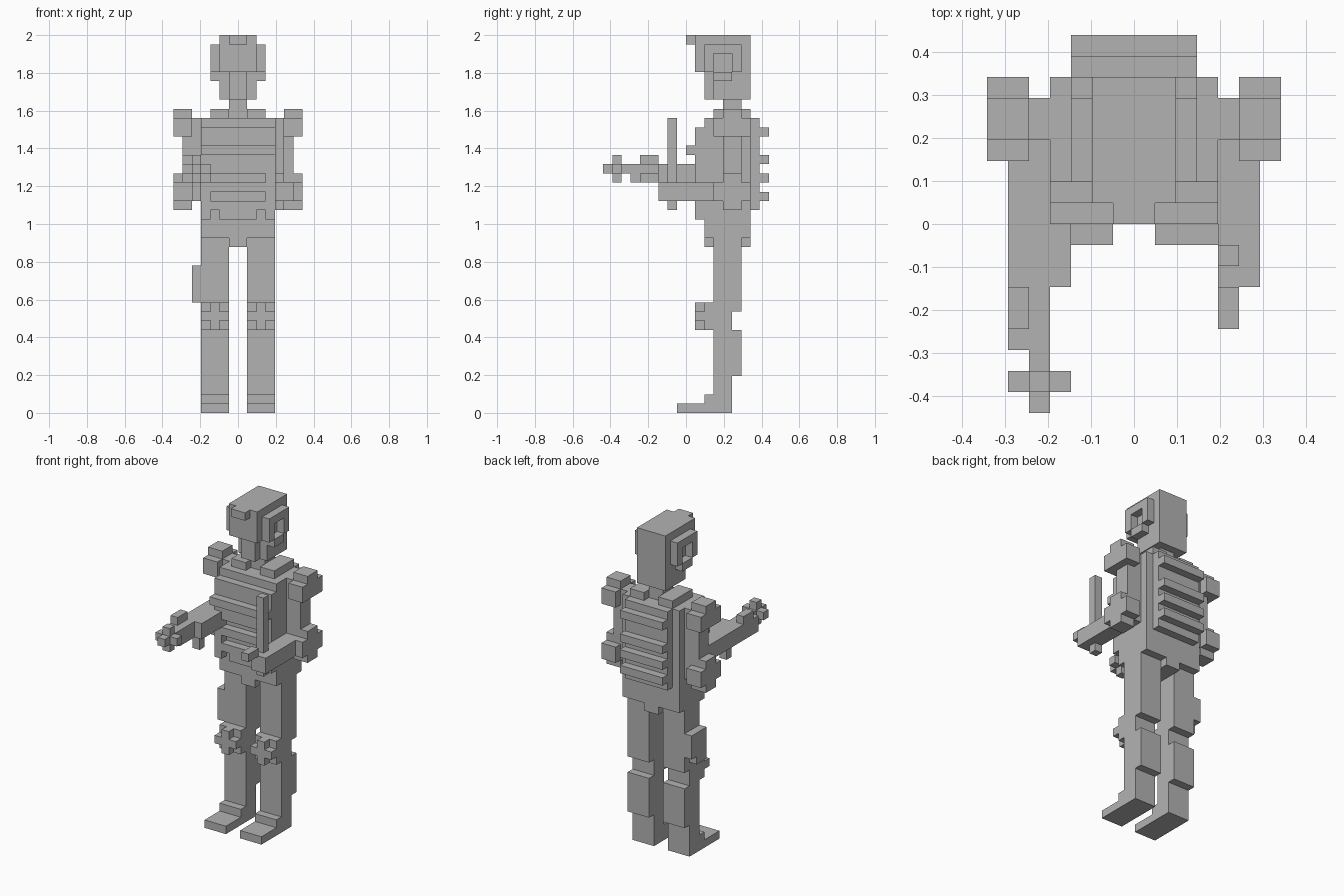
import bpy
import bmesh
from mathutils import Vector

default_cube = bpy.data.objects.get("Cube")
if default_cube:
    bpy.data.objects.remove(default_cube, do_unlink=True)

# The figure is a grid of small cubes, forty-one cubes tall
UNIT = 2 / 41

grey = bpy.data.materials.new("plain_grey")
grey.use_nodes = True
colour = (0.45, 0.45, 0.45, 1)
grey.diffuse_color = colour
grey.node_tree.nodes["Principled BSDF"].inputs["Base Color"].default_value = colour


def add_box(bm, x, y, z):
    """Add one block spanning the given grid ranges."""
    low = Vector((x[0], y[0], z[0])) * UNIT
    high = Vector((x[1], y[1], z[1])) * UNIT
    corners = bmesh.ops.create_cube(bm, size=1)["verts"]
    for vert in corners:
        vert.co = Vector([(high if c > 0 else low)[i] for i, c in enumerate(vert.co)])


def build_part(name, *boxes):
    """Make one object out of several grid blocks."""
    bm = bmesh.new()
    for box in boxes:
        add_box(bm, *box)
    mesh = bpy.data.meshes.new(name)
    bm.to_mesh(mesh)
    bm.free()
    mesh.materials.append(grey)
    part = bpy.data.objects.new(name, mesh)
    bpy.context.collection.objects.link(part)
    return part


def build_pair(name, *boxes):
    """Make a left part and its mirrored right twin."""
    build_part("left_" + name, *boxes)
    mirrored = [((-x[1], -x[0]), y, z) for x, y, z in boxes]
    build_part("right_" + name, *mirrored)


# Head, with visor, chin and neck
build_part("head",
           ((-2, 2), (1, 7), (37, 41)),
           ((-2, 2), (3, 7), (34, 37)))
build_part("visor", ((-1, 1), (0, 1), (40, 41)))
build_part("chin", ((-1, 1), (2, 3), (34, 37)))
build_part("neck", ((-1, 1), (4, 6), (32, 34)))
build_pair("ear_cover",
           ((2, 3), (2, 6), (39, 40)),
           ((2, 3), (2, 3), (37, 39)),
           ((2, 3), (5, 6), (37, 39)),
           ((2, 3), (3, 5), (36, 37)))

# Torso and hips
build_part("torso", ((-4, 4), (2, 7), (19, 32)))
build_pair("collar", ((1, 3), (3, 7), (32, 33)))
build_part("chest_plate", ((-4, 4), (1, 2), (26, 31)))
build_part("chest_ridge", ((-4, 4), (0, 1), (28, 29)))
for index, z in enumerate((24, 22)):
    build_part(f"belly_ridge_{index}", ((-4, 4), (1, 2), (z, z + 1)))
build_pair("side_strap", ((3, 4), (1, 2), (21, 27)))
build_part("belt_buckle", ((-2, 2), (1, 2), (21, 22)))
build_part("crotch", ((-1, 1), (2, 7), (18, 19)))

# Back pack with cross bars
build_part("back_pack", ((-3, 3), (7, 8), (22, 32)))
for index, z in enumerate((30, 27, 25, 23)):
    build_part(f"back_bar_{index}", ((-3, 3), (8, 9), (z, z + 1)))

# Legs, knees and feet
build_pair("leg",
           ((1, 4), (3, 5), (0, 19)),
           ((1, 4), (5, 6), (11, 19)),
           ((1, 4), (5, 6), (4, 9)))
build_pair("foot",
           ((1, 4), (-1, 5), (0, 1)),
           ((1, 4), (2, 5), (1, 2)))
build_pair("knee_pad",
           ((1, 4), (2, 3), (9, 12)),
           ((2, 3), (1, 2), (9, 12)),
           ((1, 4), (1, 2), (10, 11)))
build_part("holster",
           ((-5, -4), (3, 6), (13, 16)),
           ((-5, -4), (3, 5), (12, 13)))

# Upper arms with shoulder and elbow pads
build_pair("upper_arm", ((4, 6), (4, 6), (23, 32)))
build_pair("shoulder_pad",
           ((5, 7), (4, 6), (30, 33)),
           ((5, 7), (3, 7), (30, 32)),
           ((5, 6), (4, 6), (29, 30)))
build_pair("elbow_pad",
           ((5, 7), (4, 6), (22, 26)),
           ((5, 7), (3, 7), (23, 25)))

# Left forearm holding an upright baton
build_part("left_forearm", ((4, 6), (-3, 4), (23, 25)))
build_part("left_fingers", ((4, 5), (-5, -3), (25, 26)))
build_part("baton", ((4, 5), (-2, -1), (22, 32)))

# Right forearm reaching forward with a tool
build_part("right_forearm",
           ((-6, -4), (-6, 4), (25, 27)),
           ((-4, -3), (-3, 2), (25, 27)))
build_part("forearm_block", ((-6, -5), (-5, -3), (27, 28)))
build_part("tool_grip", ((-5, -4), (-2, -1), (23, 25)))
build_part("tool_barrel", ((-5, -4), (-9, -6), (26, 27)))
build_part("tool_cross",
           ((-6, -3), (-8, -7), (26, 27)),
           ((-5, -4), (-8, -7), (25, 28)))
